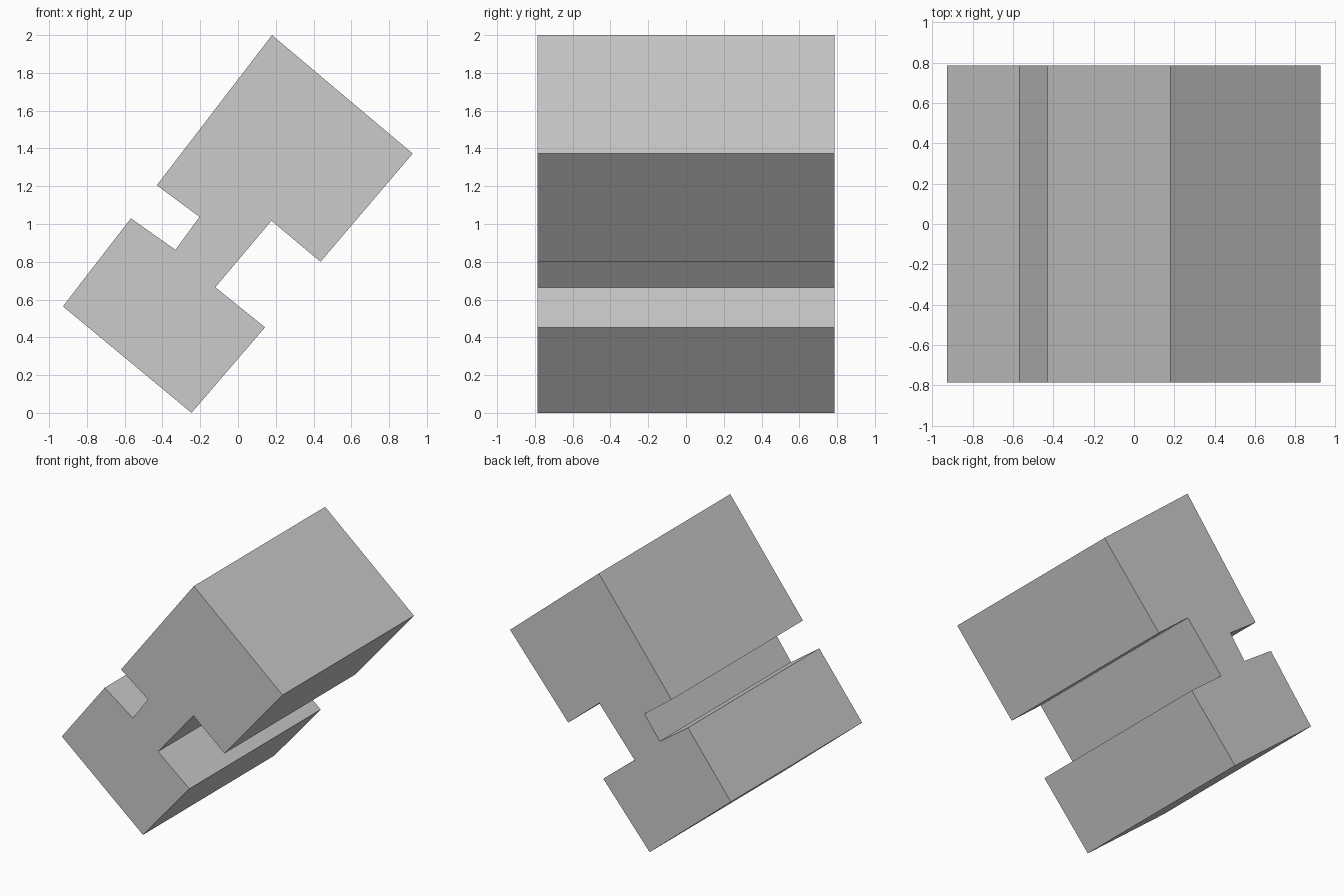
import bpy
import bmesh

cube = bpy.data.objects.get("Cube")
if cube:
    bpy.data.objects.remove(cube, do_unlink=True)

HALF_DEPTH = 0.787

# Plain grey material
grey = bpy.data.materials.new("plain_grey")
grey.use_nodes = True
colour = (0.6, 0.6, 0.6, 1)
grey.diffuse_color = colour
for node in grey.node_tree.nodes:
    if node.type == 'BSDF_PRINCIPLED':
        node.inputs["Base Color"].default_value = colour

# Tilted block outline (x, z): large upper head, neck with two notches, lower foot
outline = [
    (0.18, 2.0), (-0.43, 1.205), (-0.204, 1.038), (-0.331, 0.863),
    (-0.567, 1.03), (-0.927, 0.564), (-0.246, 0.0), (0.143, 0.453),
    (-0.12, 0.665), (0.177, 1.017), (0.437, 0.80), (0.925, 1.373),
]


def extruded_block(name, profile, half_depth, material):
    """Extrude an x-z outline along y into a closed solid."""
    bm = bmesh.new()
    face = bm.faces.new([bm.verts.new((x, -half_depth, z)) for x, z in profile])
    result = bmesh.ops.extrude_face_region(bm, geom=[face], use_keep_orig=True)
    moved = [v for v in result["geom"] if isinstance(v, bmesh.types.BMVert)]
    bmesh.ops.translate(bm, verts=moved, vec=(0, 2 * half_depth, 0))
    bmesh.ops.recalc_face_normals(bm, faces=bm.faces[:])
    mesh = bpy.data.meshes.new(name)
    bm.to_mesh(mesh)
    bm.free()
    mesh.materials.append(material)
    obj = bpy.data.objects.new(name, mesh)
    bpy.context.collection.objects.link(obj)
    return obj


extruded_block("notched_block", outline, HALF_DEPTH, grey)
